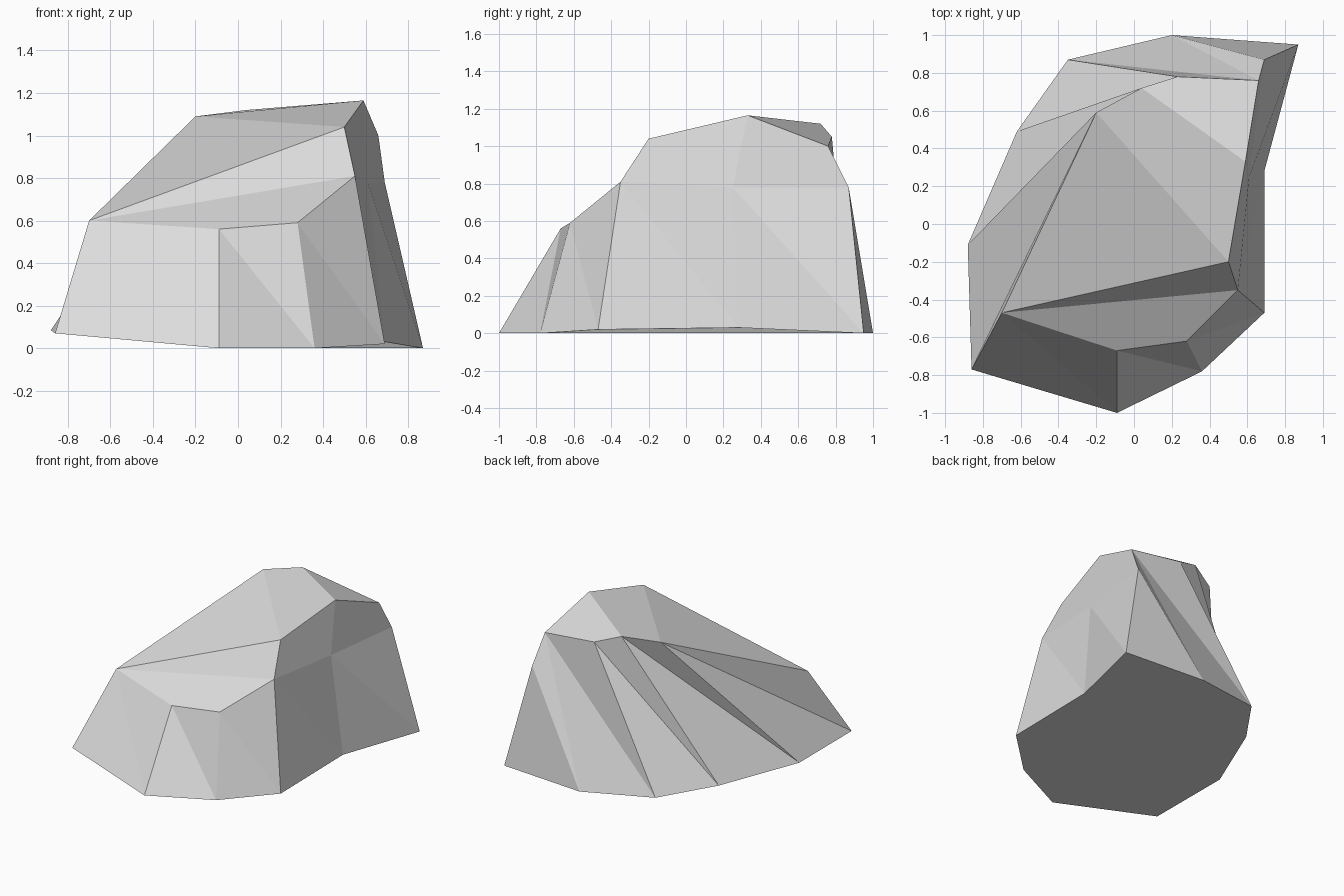
import bpy
import bmesh

# Remove the default cube
cube = bpy.data.objects.get("Cube")
if cube:
    bpy.data.objects.remove(cube, do_unlink=True)


def make_material(name, colour):
    material = bpy.data.materials.new(name)
    material.use_nodes = True
    material.diffuse_color = colour
    shader = material.node_tree.nodes["Principled BSDF"]
    shader.inputs["Base Color"].default_value = colour
    shader.inputs["Roughness"].default_value = 0.9
    return material


def add_ring(bm, points):
    return [bm.verts.new(point) for point in points]


def bridge_rings(bm, lower, upper):
    """Join two rings with facets, each folded along its rising diagonal."""
    count = len(lower)
    for index in range(count):
        following = (index + 1) % count
        bm.faces.new((lower[index], lower[following], upper[index]))
        bm.faces.new((lower[following], upper[following], upper[index]))


bm = bmesh.new()

# Ground outline, counterclockwise from the front corner
base = add_ring(bm, [
    (-.86, -.77, .07), (-.09, -1, 0), (.36, -.78, 0), (.69, -.47, .02),
    (.69, .28, .03), (.87, .95, 0), (.2, 1, 0), (-.35, .87, .05),
    (-.62, .49, .07), (-.88, -.11, .085),
])

# Shoulder outline, one corner above each ground corner
shoulder = add_ring(bm, [
    (-.7, -.47, .6), (-.09, -.67, .56), (.28, -.62, .59), (.55, -.35, .81),
    (.61, .25, .78), (.69, .87, .78), (.66, .76, 1), (.23, .78, 1.05),
    (.04, .72, 1.12), (-.2, .59, 1.09),
])

# Two corners of the summit ridge
ridge_front, ridge_back = add_ring(bm, [(.5, -.2, 1.04), (.59, .33, 1.165)])

# Underside and chipped flanks
bm.faces.new(list(reversed(base)))
bridge_rings(bm, base, shoulder)

# Crown facets
(front_right, front_mid, front_step, front_left, hollow,
 back_low, back_left, back_mid, back_peak, right_peak) = shoulder
crown = [
    (front_right, front_mid, front_step, front_left),
    (front_right, front_left, ridge_front),
    (front_right, ridge_front, right_peak),
    (right_peak, ridge_front, ridge_back, back_peak),
    (ridge_front, front_left, hollow, ridge_back),
    (ridge_back, hollow, back_low, back_left),
    (back_peak, ridge_back, back_left, back_mid),
]
for corners in crown:
    bm.faces.new(corners)

# Flat shaded boulder
bmesh.ops.recalc_face_normals(bm, faces=bm.faces[:])
mesh = bpy.data.meshes.new("boulder")
bm.to_mesh(mesh)
bm.free()
for polygon in mesh.polygons:
    polygon.use_smooth = False
mesh.materials.append(make_material("pale grey stone", (.72, .72, .72, 1)))
boulder = bpy.data.objects.new("boulder", mesh)
bpy.context.scene.collection.objects.link(boulder)
